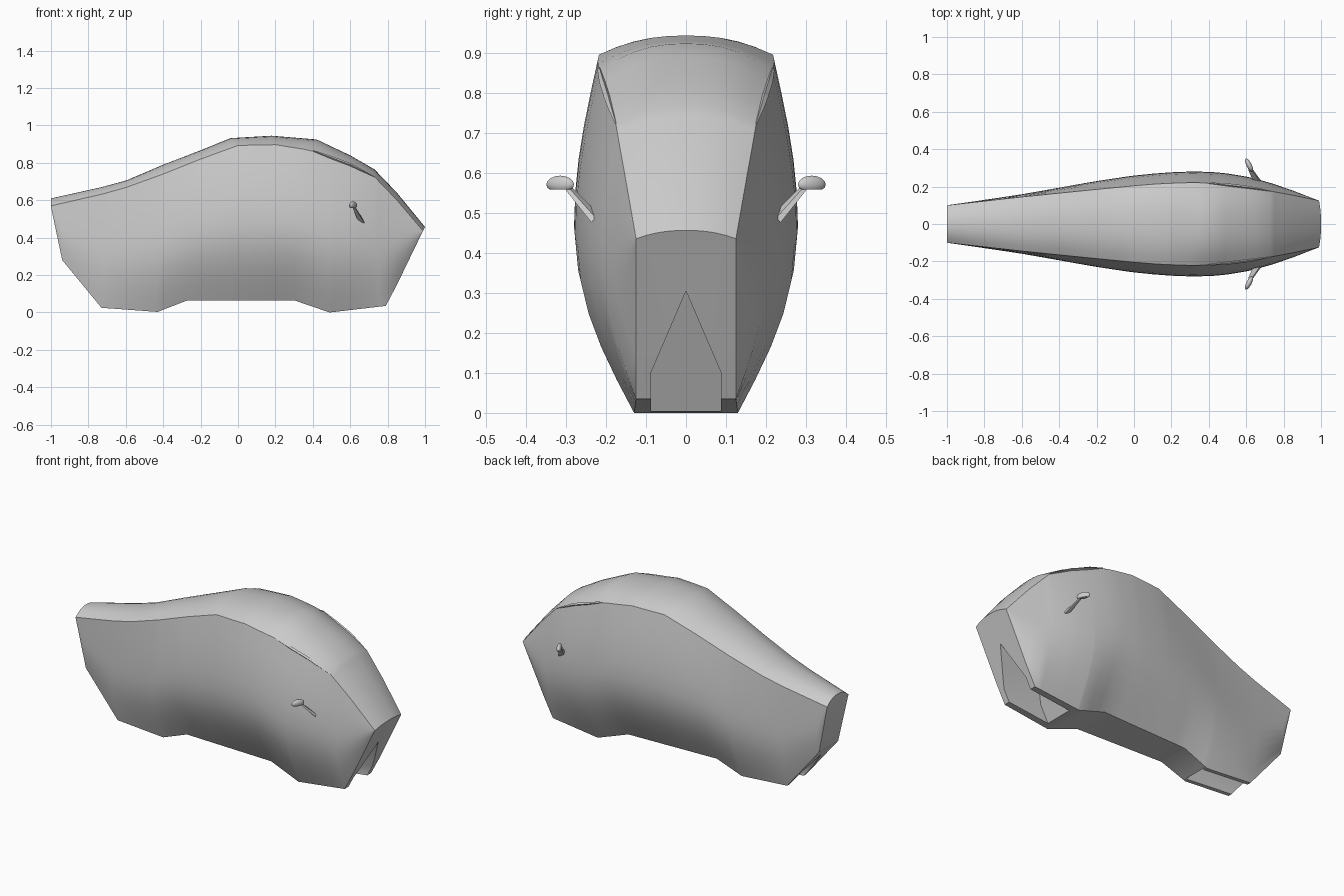
import bpy
import bmesh
import math
from mathutils import Matrix, Vector

old = bpy.data.objects.get("Cube")
if old:
    bpy.data.objects.remove(old, do_unlink=True)


def make_material(name, colour):
    mat = bpy.data.materials.new(name)
    mat.use_nodes = True
    mat.diffuse_color = colour
    mat.node_tree.nodes["Principled BSDF"].inputs["Base Color"].default_value = colour
    return mat


grey = make_material("shell grey", (0.6, 0.6, 0.6, 1))


def make_object(name, bm):
    bmesh.ops.recalc_face_normals(bm, faces=bm.faces)
    mesh = bpy.data.meshes.new(name)
    bm.to_mesh(mesh)
    bm.free()
    mesh.materials.append(grey)
    obj = bpy.data.objects.new(name, mesh)
    bpy.context.collection.objects.link(obj)
    return obj


def select_only(obj):
    bpy.ops.object.select_all(action='DESELECT')
    obj.select_set(True)
    bpy.context.view_layer.objects.active = obj


def sample(profile, x):
    """Straight-line interpolation along a list of (x, value) points."""
    for (xa, va), (xb, vb) in zip(profile, profile[1:]):
        if x <= xb:
            return va + (vb - va) * (x - xa) / (xb - xa)
    return profile[-1][1]


def soft(profile, x, reach=.08):
    """Interpolation averaged over a short span, shrinking to nothing at the ends."""
    r = min(reach, 1 - abs(x))
    return sum(sample(profile, x + r * k / 2) for k in range(-2, 3)) / 5


def loft(bm, rings):
    """Skin closed rings of points and cap both ends."""
    rows = [[bm.verts.new(p) for p in ring] for ring in rings]
    for a, b in zip(rows, rows[1:]):
        for i in range(len(a)):
            j = (i + 1) % len(a)
            bm.faces.new((a[i], a[j], b[j], b[i]))
    bm.faces.new(rows[0])
    bm.faces.new(rows[-1])


# Body profiles along the length: heights, then half widths
underside = [(-1, .565), (-.94, .28), (-.73, .025), (-.43, .003), (-.27, .065),
             (.3, .065), (.49, 0), (.79, .035), (1, .432)]
roof_edge = [(-1, .57), (-.65, .65), (-.4, .74), (-.2, .82), (0, .893), (.2, .897),
             (.4, .865), (.6, .79), (.73, .725), (.85, .6), (1, .436)]
crown = [(-1, .61), (-.73, .67), (-.6, .705), (-.4, .79), (-.2, .867), (-.04, .932),
         (.18, .945), (.42, .925), (.6, .84), (.73, .765), (.85, .64), (1, .457)]
bottom_width = [(-1, .1), (-.94, .09), (-.43, .09), (-.27, .095), (.3, .115),
                (.49, .13), (.79, .125), (1, .125)]
middle_width = [(-1, .1), (-.6, .158), (-.2, .23), (0, .26), (.2, .278), (.35, .282),
                (.5, .273), (.65, .245), (.79, .2), (1, .125)]
edge_width = [(-1, .1), (-.6, .145), (-.2, .185), (.1, .214), (.35, .224),
              (.6, .198), (.75, .173), (1, .125)]

SIDE_STEPS = 10
ROOF_STEPS = 10
NOSE_LEAN = .52


def body_ring(x):
    low, edge, top, wb = (sample(p, x) for p in (underside, roof_edge, crown, bottom_width))
    wm, we = soft(middle_width, x), soft(edge_width, x)
    side = []
    for i in range(SIDE_STEPS + 1):
        t = i / SIDE_STEPS
        end = wb if t < .5 else we
        side.append((end + (wm - end) * math.sin(math.pi * t), low + (edge - low) * t))
    ring = [(x, y, z) for y, z in side]
    for i in range(1, ROOF_STEPS):
        u = 1 - 2 * i / ROOF_STEPS
        ring.append((x, we * u, edge + (top - edge) * (1 - abs(u) ** 2.3)))
    ring += [(x, -y, z) for y, z in reversed(side)]
    if x == 1:
        # The nose tip lies in the plane of the sloping nose panel
        ring = [(x - (top - z) * NOSE_LEAN, y, z) for x, y, z in ring]
    return ring


stations = {x for p in (underside, crown, middle_width, edge_width) for x, _ in p}
bm = bmesh.new()
loft(bm, [body_ring(x) for x in sorted(stations)])
body = make_object("body_shell", bm)


# Wheel wells: pitched slots open at the bottom and at each end
def cut_well(name, inner, outer, lean, half, wall, peak):
    outline = [(-half, -.1), (half, -.1), (half, wall), (0, peak), (-half, wall)]
    bm = bmesh.new()
    loft(bm, [[(inner + lean * z, y, z) for y, z in outline],
              [(outer, y, z) for y, z in outline]])
    cutter = make_object(name, bm)
    cutter.hide_render = True
    mod = body.modifiers.new(name, 'BOOLEAN')
    mod.operation = 'DIFFERENCE'
    mod.solver = 'EXACT'
    mod.object = cutter
    select_only(body)
    bpy.ops.object.modifier_apply(modifier=mod.name)
    bpy.data.objects.remove(cutter, do_unlink=True)


cut_well("front_well", .52, 1.2, NOSE_LEAN, .088, .1, .305)
cut_well("rear_well", -.42, -1.2, 0, .066, .1, .22)
select_only(body)
bpy.ops.object.shade_smooth_by_angle(angle=math.radians(30))


# Mirrors: a tapered stalk and a flattened pod on each flank
def stalk_ring(centre, wide, thin):
    c = Vector(centre)
    along = Vector((.93, .2, -.3)).normalized()
    across = Vector((.1, .7, -.7)).normalized()
    return [c + along * a * wide + across * b * thin
            for a, b in ((-1, -1), (1, -1), (1, 1), (-1, 1))]


def trim_ring(x, size):
    """Small diamond section centred on the roof edge."""
    y, z = soft(edge_width, x), sample(roof_edge, x)
    return [(x, y + size, z), (x, y, z + size), (x, y - size, z), (x, y, z - size)]


for label, side in (("right", -1), ("left", 1)):
    bm = bmesh.new()
    loft(bm, [stalk_ring((.658, .228, .488), .018, .008),
              stalk_ring((.62, .295, .563), .009, .005)])
    bmesh.ops.scale(bm, vec=(1, side, 1), verts=bm.verts)
    make_object(label + "_mirror_stalk", bm)

    bm = bmesh.new()
    bmesh.ops.create_uvsphere(bm, u_segments=16, v_segments=8, radius=1)
    # Flatten the lower half so the pod reads as a cap
    for v in bm.verts:
        v.co.z = max(v.co.z, -.6)
    bmesh.ops.scale(bm, vec=(.014, .039, .022), verts=bm.verts)
    bmesh.ops.rotate(bm, cent=(0, 0, 0), matrix=Matrix.Rotation(math.radians(27), 3, 'Z'),
                     verts=bm.verts)
    bmesh.ops.translate(bm, vec=(.615, .315, .572), verts=bm.verts)
    bmesh.ops.scale(bm, vec=(1, side, 1), verts=bm.verts)
    pod = make_object(label + "_mirror_pod", bm)
    select_only(pod)
    bpy.ops.object.shade_smooth_by_angle(angle=math.radians(40))

    # Slim lip along the windscreen edge, fading out at both ends
    bm = bmesh.new()
    loft(bm, [trim_ring(x, size) for x, size in
              ((.4, .002), (.42, .005), (.5, .009), (.6, .009), (.65, .007), (.73, .002))])
    bmesh.ops.scale(bm, vec=(1, side, 1), verts=bm.verts)
    make_object(label + "_windscreen_lip", bm)
